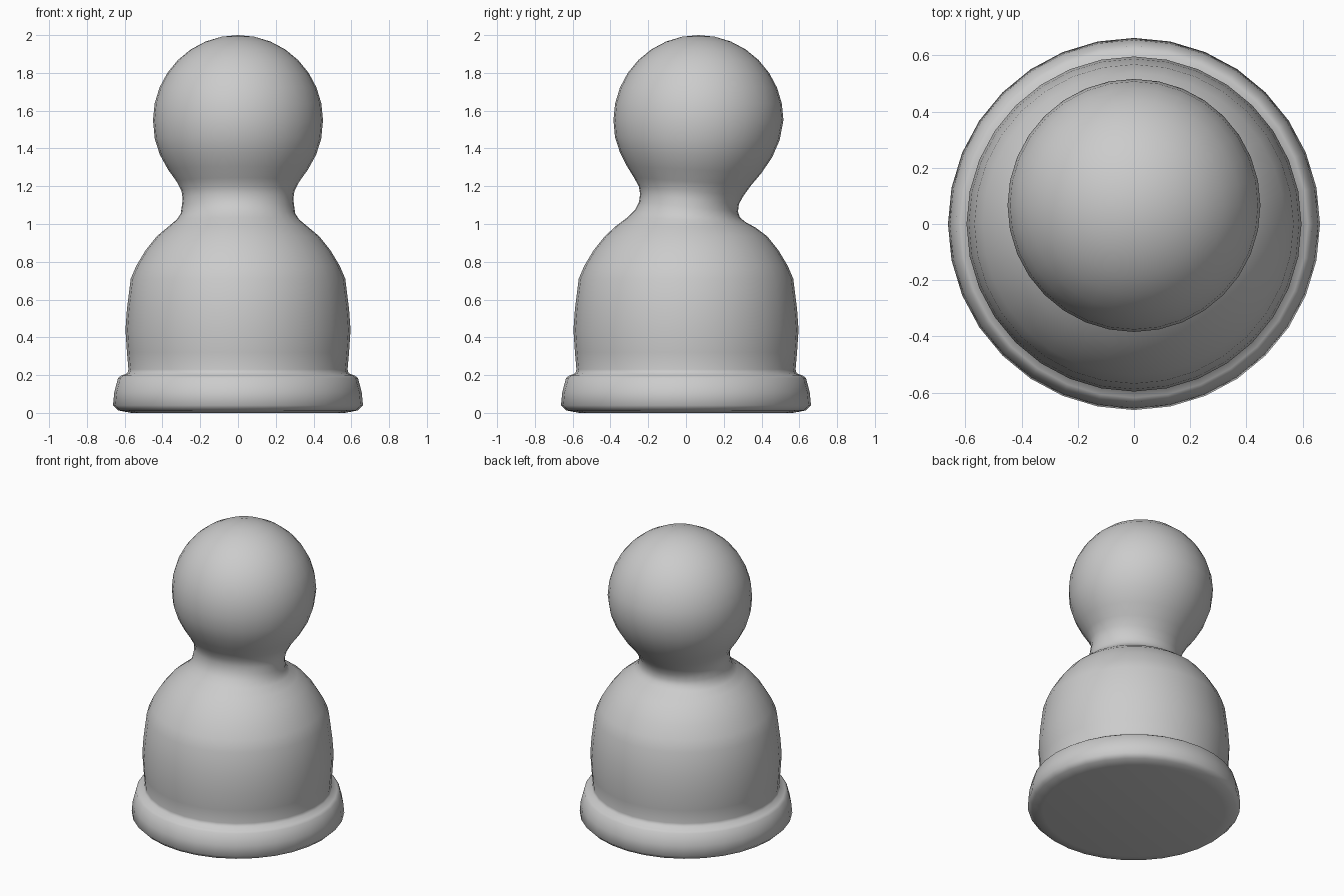
import bpy, bmesh, math

if "Cube" in bpy.data.objects:
    bpy.data.objects.remove(bpy.data.objects["Cube"])

SIDES = 32
grey = bpy.data.materials.new("plain grey")
grey.diffuse_color = (0.6, 0.6, 0.6, 1)
grey.use_nodes = True
grey.node_tree.nodes["Principled BSDF"].inputs["Base Color"].default_value = grey.diffuse_color

# Rings as (front y, front z, back y, back z, x radius); tilted at the neck
rings = []
# foot and body, upright rings as (radius, z)
for r, z in [(0.565, 0.0), (0.635, 0.013), (0.662, 0.04), (0.655, 0.11), (0.635, 0.185),
             (0.618, 0.197), (0.585, 0.21), (0.58, 0.23), (0.588, 0.32), (0.596, 0.44),
             (0.588, 0.55), (0.568, 0.71), (0.538, 0.78), (0.49, 0.86), (0.43, 0.935)]:
    rings.append((-r, z, r, z, r))
# shoulders, neck and lower head
rings += [
    (-0.37, 0.99, 0.37, 0.98, 0.37),
    (-0.31, 1.035, 0.315, 1.01, 0.325),
    (-0.27, 1.075, 0.285, 1.035, 0.303),
    (-0.249, 1.115, 0.275, 1.065, 0.298),
    (-0.243, 1.16, 0.28, 1.105, 0.293),
    (-0.25, 1.20, 0.305, 1.15, 0.299),
    (-0.275, 1.245, 0.345, 1.205, 0.325),
    (-0.312, 1.305, 0.40, 1.27, 0.37),
    (-0.35, 1.38, 0.457, 1.355, 0.414),
    (-0.376, 1.46, 0.496, 1.445, 0.441),
]
# round top of the head
HEAD_Y, HEAD_Z, HEAD_R = 0.066, 1.55, 0.45
for i in range(8):
    a = i * math.pi / 16
    r, z = HEAD_R * math.cos(a), HEAD_Z + HEAD_R * math.sin(a)
    rings.append((HEAD_Y - r, z, HEAD_Y + r, z, r))

# loft the rings
bm = bmesh.new()
loops = []
for y0, z0, y1, z1, rx in rings:
    loop = []
    for k in range(SIDES):
        a = 2 * math.pi * k / SIDES
        t = (1 + math.sin(a)) / 2
        loop.append(bm.verts.new((rx * math.cos(a), y0 + (y1 - y0) * t, z0 + (z1 - z0) * t)))
    loops.append(loop)
for lo, hi in zip(loops, loops[1:]):
    for k in range(SIDES):
        n = (k + 1) % SIDES
        bm.faces.new((lo[k], lo[n], hi[n], hi[k]))
# close the crown and the underside
for loop, p in ((loops[-1], (0, HEAD_Y, 2.0)), (loops[0], (0, 0, 0))):
    c = bm.verts.new(p)
    for k in range(SIDES):
        bm.faces.new((loop[k], loop[(k + 1) % SIDES], c))
bmesh.ops.recalc_face_normals(bm, faces=bm.faces)
for f in bm.faces:
    f.smooth = True

mesh = bpy.data.meshes.new("game_piece")
bm.to_mesh(mesh)
bm.free()
mesh.materials.append(grey)
piece = bpy.data.objects.new("game_piece", mesh)
bpy.context.collection.objects.link(piece)
